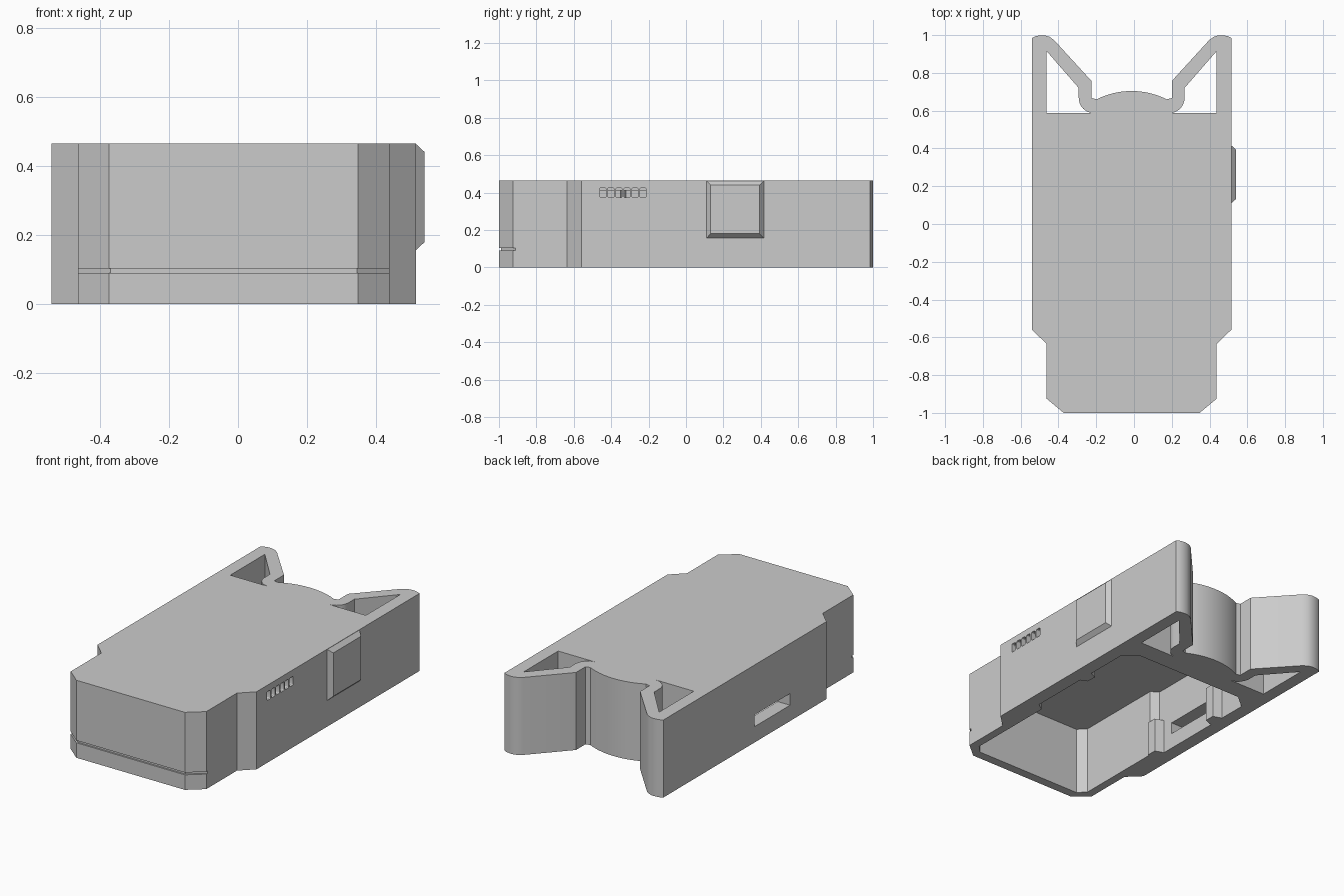
import bpy, bmesh, math
from mathutils import Matrix

if "Cube" in bpy.data.objects:
    bpy.data.objects.remove(bpy.data.objects["Cube"])

CX = -0.0125      # middle of the shell
HEIGHT = 0.465
CEILING = 0.412   # top of the inner cavity
SIDE = 0.515      # x of the shell's left wall

grey = bpy.data.materials.new("plain_grey")
grey.use_nodes = True
grey.diffuse_color = (0.6, 0.6, 0.6, 1)
grey.node_tree.nodes["Principled BSDF"].inputs["Base Color"].default_value = (0.6, 0.6, 0.6, 1)


def prism(name, points, low, high, matrix=None):
    """Extrude a flat outline from low to high along local z."""
    bm = bmesh.new()
    face = bm.faces.new([bm.verts.new((x, y, low)) for x, y in points])
    new = bmesh.ops.extrude_face_region(bm, geom=[face])["geom"]
    for v in new:
        if isinstance(v, bmesh.types.BMVert):
            v.co.z = high
    if matrix:
        bm.transform(matrix)
    bmesh.ops.recalc_face_normals(bm, faces=bm.faces)
    mesh = bpy.data.meshes.new(name)
    bm.to_mesh(mesh)
    bm.free()
    mesh.materials.append(grey)
    obj = bpy.data.objects.new(name, mesh)
    bpy.context.collection.objects.link(obj)
    return obj


def arc(cx, cy, r, start, end, steps):
    angles = [math.radians(start + (end - start) * i / steps) for i in range(steps + 1)]
    return [(cx + r * math.cos(a), cy + r * math.sin(a)) for a in angles]


def mirrored(half):
    """Close a half outline (front to back) across the middle of the shell."""
    return [(CX + x, y) for x, y in half] + [(CX - x, y) for x, y in reversed(half)]


def rect(a, b, c, d):
    return [(a, c), (b, c), (b, d), (a, d)]


def pill(y0, y1, z, r):
    mid = arc(y1 - r, z, r, -90, 90, 6)
    return mid + arc(y0 + r, z, r, 90, 270, 6)


# Local x, y, z become world y, z, x, for outlines drawn on the side walls
SIDEWAYS = Matrix(((0, 0, 1, 0), (1, 0, 0, 0), (0, 1, 0, 0), (0, 0, 0, 1)))


def cut(target, cutter):
    mod = target.modifiers.new("cut", "BOOLEAN")
    mod.operation = "DIFFERENCE"
    mod.solver = "EXACT"
    mod.object = cutter
    bpy.context.view_layer.update()
    graph = bpy.context.evaluated_depsgraph_get()
    mesh = bpy.data.meshes.new_from_object(target.evaluated_get(graph))
    target.modifiers.clear()
    target.data = mesh
    bpy.data.objects.remove(cutter)


# Shell outline: stepped front, rounded ear tips, curved back
back_r = 0.412
swing = math.degrees(math.asin(0.185 / back_r))
half = [(0.36, -1), (0.45, -0.925), (0.45, -0.635), (0.5275, -0.56), (0.5275, 0.985)]
half += [(0.51, 0.994), (0.485, 0.999), (0.46, 0.999), (0.435, 0.991), (0.41, 0.973)]
half += [(0.2125, 0.757), (0.2125, 0.667)]
half += arc(0, 0.704 - back_r, back_r, 90 - swing, 88, 8)
shell = prism("shell", mirrored(half), 0, HEIGHT)

# Hollow underside
cavity = [(0.355, -0.945), (0.4, -0.9), (0.4, -0.35), (0.445, -0.32),
          (0.445, 0.4), (0.36, 0.47)]
cut(shell, prism("cavity_cutter", mirrored(cavity), -0.1, CEILING))

# Openings inside the two ears
for s in (-1, 1):
    ear = [(0.45, 0.915), (0.45, 0.587)] + arc(0.2, 0.667, 0.08, -90, 0, 8) + [(0.28, 0.72)]
    cut(shell, prism("ear_cutter", [(CX + s * x, y) for x, y in ear], -0.1, 0.6))

# Groove around the front end
groove = [(0.6, -1.1), (0.6, -0.925), (0.45, -0.912), (0.356, -0.99)]
cut(shell, prism("groove_cutter", mirrored(groove), 0.09, 0.104))

# Socket in the right wall
cut(shell, prism("socket_cutter", rect(-0.215, 0.12, 0.095, 0.165), -0.6, -0.42, SIDEWAYS))

# Row of small vents in the left wall
for i in range(6):
    y = -0.461 + i * 0.043
    x, r = y + 0.0165, 0.008
    vent = []
    for cx, cz, a in ((y + 0.025, 0.418, 0), (y + r, 0.418, 90),
                      (y + r, 0.381, 180), (y + 0.025, 0.381, 270)):
        vent += arc(cx, cz, r, a, a + 90, 3)
    cut(shell, prism("vent_cutter", vent, 0.35, 0.6, SIDEWAYS))

# Raised pad with sloping edges on the left wall
pad = prism("side_pad", rect(0.108, 0.418, 0.155, HEIGHT), SIDE - 0.02, 0.54, SIDEWAYS)
bm = bmesh.new()
bm.from_mesh(pad.data)
for v in bm.verts:
    if v.co.x > SIDE:
        v.co.y += 0.024 if v.co.y < 0.26 else -0.024
        v.co.z += 0.025 if v.co.z < 0.31 else -0.025
    else:
        v.co.x = SIDE - 0.002
bm.to_mesh(pad.data)
bm.free()

# Three slots running through the pad and the wall
for z in (0.23, 0.295, 0.36):
    for target in (pad, shell):
        cut(target, prism("slot_cutter", pill(0.155, 0.365, z, 0.014), 0.38, 0.6, SIDEWAYS))

# Retaining posts inside the cavity
for name, wall, tip, y in (("front_post", -0.46, -0.405, -0.33),
                           ("rear_post", -0.46, -0.405, 0.18),
                           ("left_post", 0.435, 0.39, 0.09)):
    post = [(wall, y - 0.05), (tip, y - 0.03), (tip, y + 0.03), (wall, y + 0.05)]
    prism(name, post, 0, 0.21)

# Smooth the curved walls, keep the edges crisp
bpy.ops.object.select_all(action="DESELECT")
shell.select_set(True)
bpy.context.view_layer.objects.active = shell
bpy.ops.object.shade_smooth_by_angle(angle=math.radians(25))
